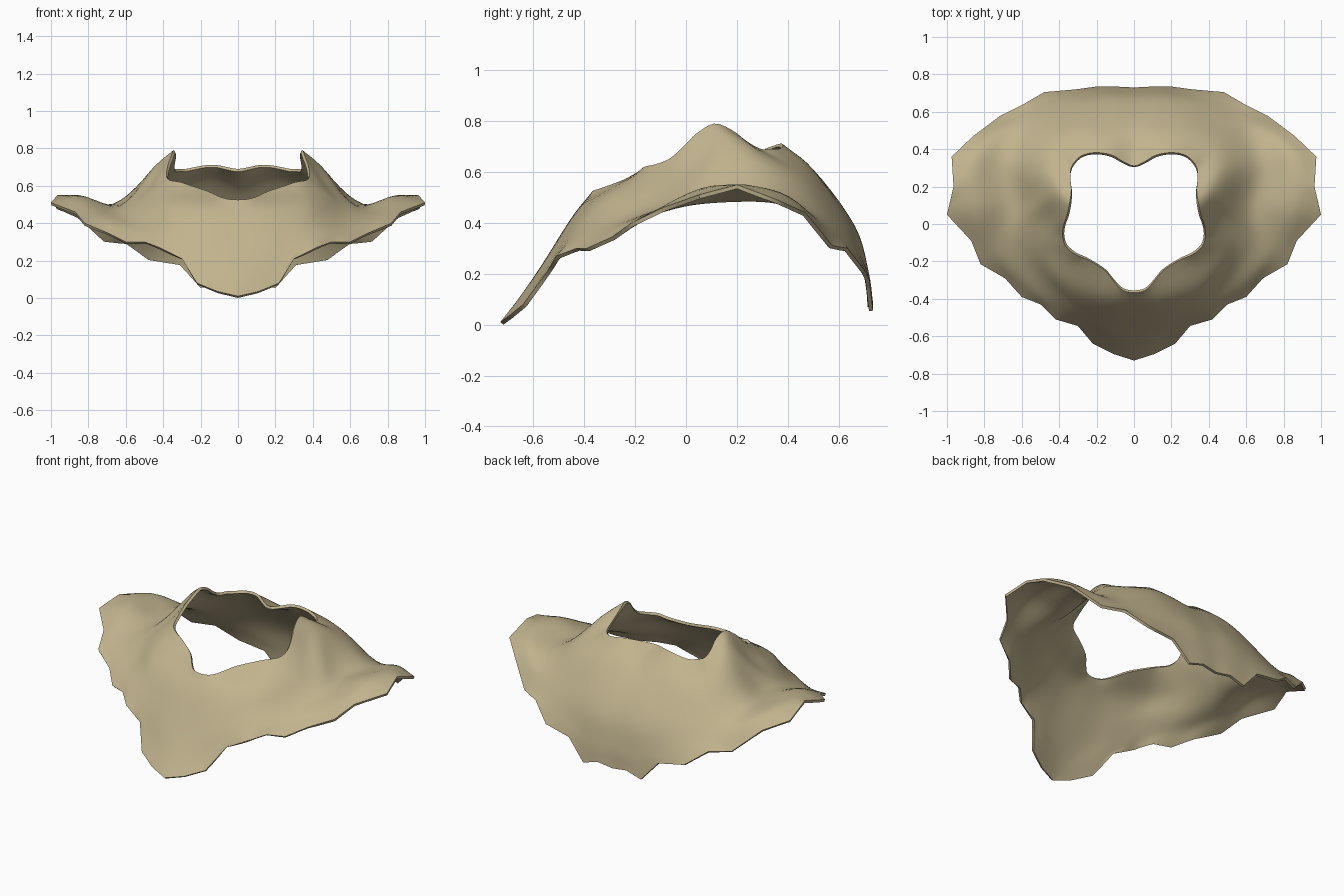
import bpy
import bmesh
from mathutils import Vector

# Remove the default object
default_cube = bpy.data.objects.get("Cube")
if default_cube:
    bpy.data.objects.remove(default_cube, do_unlink=True)

# Half outlines, running from the centre of the back to the centre of the front
NECK_EDGE = [
    (0, .31, .69), (.06, .335, .7), (.11, .365, .71), (.17, .38, .71),
    (.23, .38, .7), (.28, .365, .69), (.315, .335, .69), (.338, .295, .69),
    (.34, .24, .72), (.335, .18, .765), (.345, .11, .79), (.36, .04, .75),
    (.375, 0, .71), (.383, -.06, .655), (.365, -.12, .63), (.31, -.165, .62),
    (.25, -.19, .6), (.16, -.245, .57), (.105, -.31, .545), (.06, -.355, .53),
    (0, -.367, .525)]
UPPER_FOLD = [
    (0, .5, .6), (.13, .5, .61), (.28, .5, .6), (.42, .44, .6),
    (.47, .33, .64), (.45, .17, .7), (.48, .02, .6), (.49, -.14, .53),
    (.37, -.3, .51), (.17, -.41, .46), (0, -.45, .42)]
LOWER_FOLD = [
    (0, .66, .39), (.17, .66, .39), (.36, .61, .42), (.56, .5, .46),
    (.67, .33, .5), (.63, .12, .5), (.63, -.05, .48), (.55, -.23, .43),
    (.38, -.4, .4), (.2, -.52, .29), (0, -.57, .23)]
HEM_FOLD = [
    (0, .715, .21), (.18, .715, .21), (.42, .67, .29), (.64, .55, .38),
    (.84, .37, .52), (.84, .1, .545), (.76, -.12, .45), (.59, -.31, .37),
    (.4, -.465, .32), (.21, -.585, .17), (0, -.66, .1)]
RAGGED_HEM = [
    (0, .73, .07), (.1, .735, .085), (.2, .735, .055), (.31, .72, .18),
    (.48, .705, .21), (.6, .635, .3), (.72, .575, .31), (.86, .47, .44),
    (.975, .36, .49), (.965, .2, .55), (1, .05, .51), (.87, -.09, .46),
    (.82, -.215, .4), (.69, -.29, .345), (.6, -.39, .3), (.5, -.43, .3),
    (.42, -.51, .27), (.3, -.545, .21), (.22, -.64, .08), (.11, -.695, .035),
    (0, -.73, .01)]

AROUND_STEPS = 60
DOWN_STEPS = 20
THICKNESS = .016


def spline(points, position):
    """Smooth curve through points; the first and last entries only guide it."""
    index = min(int(position), len(points) - 4)
    t = position - index
    a, b, c, d = points[index:index + 4]
    return (b * 2 + (c - a) * t + (a * 2 - b * 5 + c * 4 - d) * t ** 2
            + (b * 3 - a - c * 3 + d) * t ** 3) / 2


def flip(point):
    return Vector((-point.x, point.y, point.z))


def smooth_outline(outline, fraction):
    points = [Vector(p) for p in outline]
    points = [flip(points[1])] + points + [flip(points[-2])]
    return spline(points, fraction * (len(outline) - 1))


def straight_outline(outline, fraction):
    position = fraction * (len(outline) - 1)
    index = min(int(position), len(outline) - 2)
    return Vector(outline[index]).lerp(Vector(outline[index + 1]), position - index)


def make_material(name, colour):
    material = bpy.data.materials.new(name)
    material.use_nodes = True
    material.diffuse_color = colour
    shader = next(n for n in material.node_tree.nodes if n.type == 'BSDF_PRINCIPLED')
    shader.inputs["Base Color"].default_value = colour
    shader.inputs["Roughness"].default_value = .9
    return material


# Drape half of the cloth as strands running from neck to hem
bm = bmesh.new()
strands = []
for i in range(AROUND_STEPS + 1):
    f = i / AROUND_STEPS
    strand = [smooth_outline(o, f) for o in (NECK_EDGE, UPPER_FOLD, LOWER_FOLD, HEM_FOLD)]
    strand.append(straight_outline(RAGGED_HEM, f))
    spans = len(strand) - 1
    strand = [strand[0] * 2 - strand[1]] + strand + [strand[-1] * 2 - strand[-2]]
    row = []
    for j in range(DOWN_STEPS + 1):
        point = spline(strand, j / DOWN_STEPS * spans)
        if i in (0, AROUND_STEPS):
            point.x = 0
        row.append(bm.verts.new(point))
    strands.append(row)
for left, right in zip(strands, strands[1:]):
    for j in range(DOWN_STEPS):
        bm.faces.new((left[j], left[j + 1], right[j + 1], right[j]))
bm.normal_update()
if sum(face.normal.z for face in bm.faces) < 0:
    bmesh.ops.reverse_faces(bm, faces=bm.faces[:])

mesh = bpy.data.meshes.new("shoulder_cape")
bm.to_mesh(mesh)
bm.free()
cape = bpy.data.objects.new("shoulder_cape", mesh)
bpy.context.collection.objects.link(cape)
mesh.materials.append(make_material("tan cloth", (.53, .45, .27, 1)))

# Mirror the other half and give the cloth thickness on its inner side
mirror = cape.modifiers.new("mirror", 'MIRROR')
mirror.merge_threshold = .001
solid = cape.modifiers.new("thickness", 'SOLIDIFY')
solid.thickness = THICKNESS
solid.offset = -1

bpy.ops.object.select_all(action='DESELECT')
cape.select_set(True)
bpy.context.view_layer.objects.active = cape
for modifier in ("mirror", "thickness"):
    bpy.ops.object.modifier_apply(modifier=modifier)
bpy.ops.object.shade_smooth_by_angle(angle=.8)
